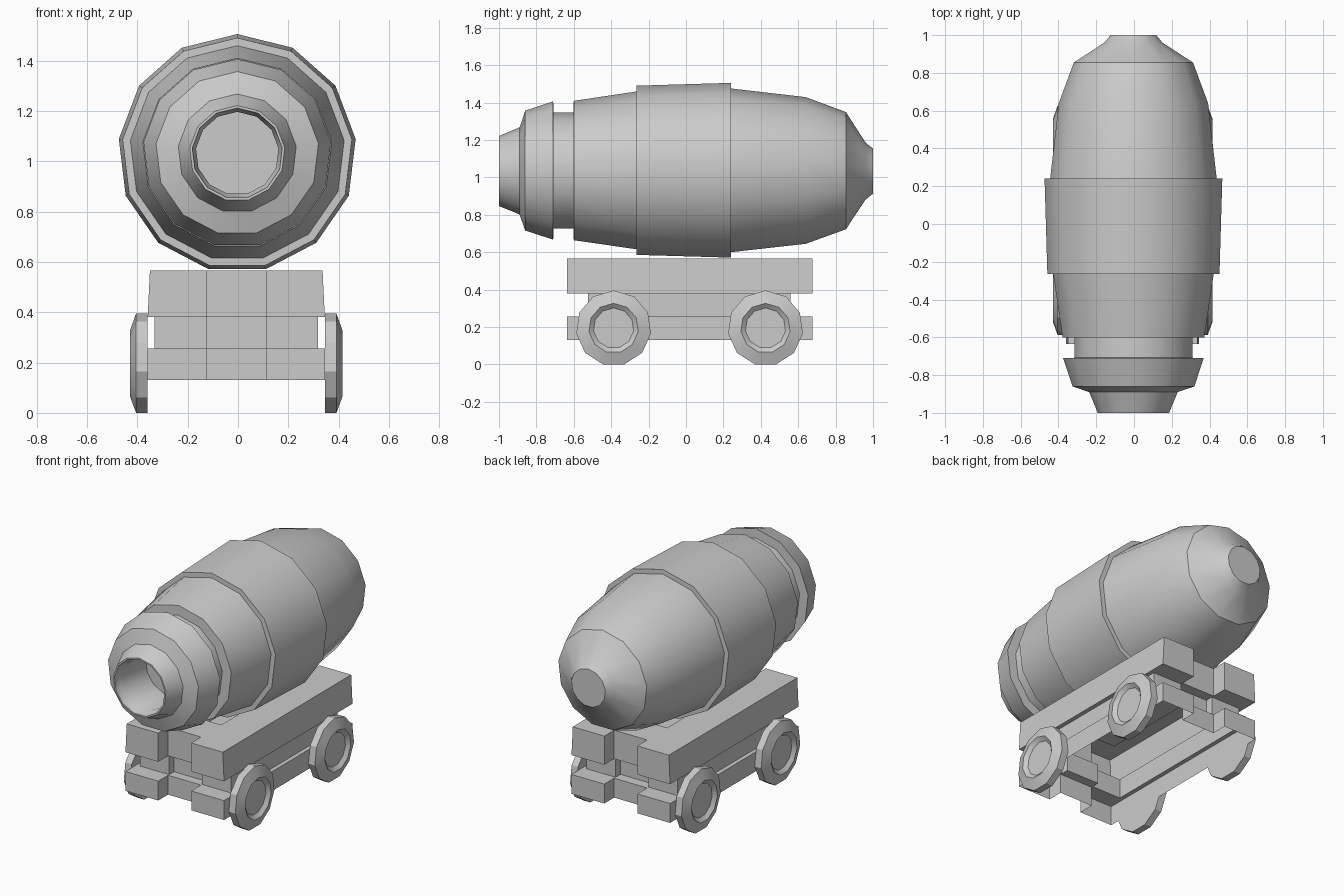
import bpy, bmesh
from math import sin, cos, pi, radians

if "Cube" in bpy.data.objects:
    bpy.data.objects.remove(bpy.data.objects["Cube"])

CX = -0.007   # the carriage sits a hair off centre


def finish(name, bm, smooth=None):
    bmesh.ops.recalc_face_normals(bm, faces=bm.faces)
    me = bpy.data.meshes.new(name)
    bm.to_mesh(me)
    bm.free()
    ob = bpy.data.objects.new(name, me)
    bpy.context.collection.objects.link(ob)
    if smooth:
        bpy.ops.object.select_all(action='DESELECT')
        bpy.context.view_layer.objects.active = ob
        ob.select_set(True)
        bpy.ops.object.shade_smooth_by_angle(angle=radians(smooth))
    return ob


def bridge(bm, loops):
    for a, b in zip(loops, loops[1:]):
        n = len(a)
        for i in range(n):
            j = (i + 1) % n
            bm.faces.new((a[i], a[j], b[j], b[i]))


def lathe(name, profile, n, place, smooth):
    """Revolve (axial, radius) points; first vertex of each ring points up."""
    bm = bmesh.new()
    loops = [[bm.verts.new(place(t, r * sin(2 * pi * i / n), r * cos(2 * pi * i / n)))
              for i in range(n)] for t, r in profile]
    bridge(bm, loops)
    bm.faces.new(loops[0])
    bm.faces.new(loops[-1])
    return finish(name, bm, smooth)


# Barrel: bore floor, muzzle, stepped bands, tapered breech
barrel = [(-0.70, 0.165), (-0.94, 0.165), (-0.96, 0.175), (-1.0, 0.18), (-1.0, 0.19),
          (-0.89, 0.236), (-0.86, 0.325), (-0.71, 0.375), (-0.708, 0.315),
          (-0.602, 0.315), (-0.60, 0.378), (-0.265, 0.428), (-0.264, 0.459),
          (0.24, 0.474), (0.241, 0.444), (0.64, 0.398), (0.855, 0.318),
          (0.96, 0.155), (1.0, 0.122)]
lathe("barrel", barrel, 13, lambda t, u, v: (-0.003 + u, t, 1.031 + v), 33)

# Wheels: chamfered rim with a dished face
wheel = [(0.3525, 0.2016), (0.398, 0.2016), (0.4225, 0.133), (0.402, 0.108)]
for side, label in ((-1, "left"), (1, "right")):
    for yc, end in ((-0.387, "front"), (0.425, "back")):
        lathe(f"{end}_{label}_wheel", wheel, 11,
              lambda t, u, v: (CX + side * t, yc + u, 0.1935 + v), 25)

# Carriage: three stacked tiers sharing one notched outline, open underneath
K = 0.118     # half width of the end notches


def outline(bm, w, y0, y1, notch, z):
    a, b = y0 + notch, y1 - notch
    pts = [(-w, y0), (-K, y0), (-K, a), (K, a), (K, y0), (w, y0),
           (w, y1), (K, y1), (K, b), (-K, b), (-K, y1), (-w, y1)]
    return [bm.verts.new((CX + x, y, z)) for x, y in pts]


bm = bmesh.new()
tiers = [(0.352, -0.635, 0.675, 0.10, 0.13), (0.352, -0.635, 0.675, 0.10, 0.255),
         (0.325, -0.525, 0.56, 0.05, 0.255), (0.325, -0.525, 0.56, 0.05, 0.38),
         (0.352, -0.635, 0.675, 0.10, 0.38), (0.343, -0.635, 0.675, 0.10, 0.565)]
loops = [outline(bm, *t) for t in tiers]
bridge(bm, loops)
t = loops[-1]

# Top deck: two rails and two cross pieces around a sunken well
well = [[bm.verts.new((CX + x, y, z)) for x, y in
         ((-K, -0.33), (K, -0.33), (K, 0.37), (-K, 0.37))] for z in (0.565, 0.44)]
p = well[0]
bm.faces.new((t[0], t[1], t[2], p[0], p[3], t[9], t[10], t[11]))
bm.faces.new((t[4], t[5], t[6], t[7], t[8], p[2], p[1], t[3]))
bm.faces.new((t[2], t[3], p[1], p[0]))
bm.faces.new((t[8], t[9], p[3], p[2]))
bridge(bm, well)
bm.faces.new(well[1])
finish("carriage", bm)
